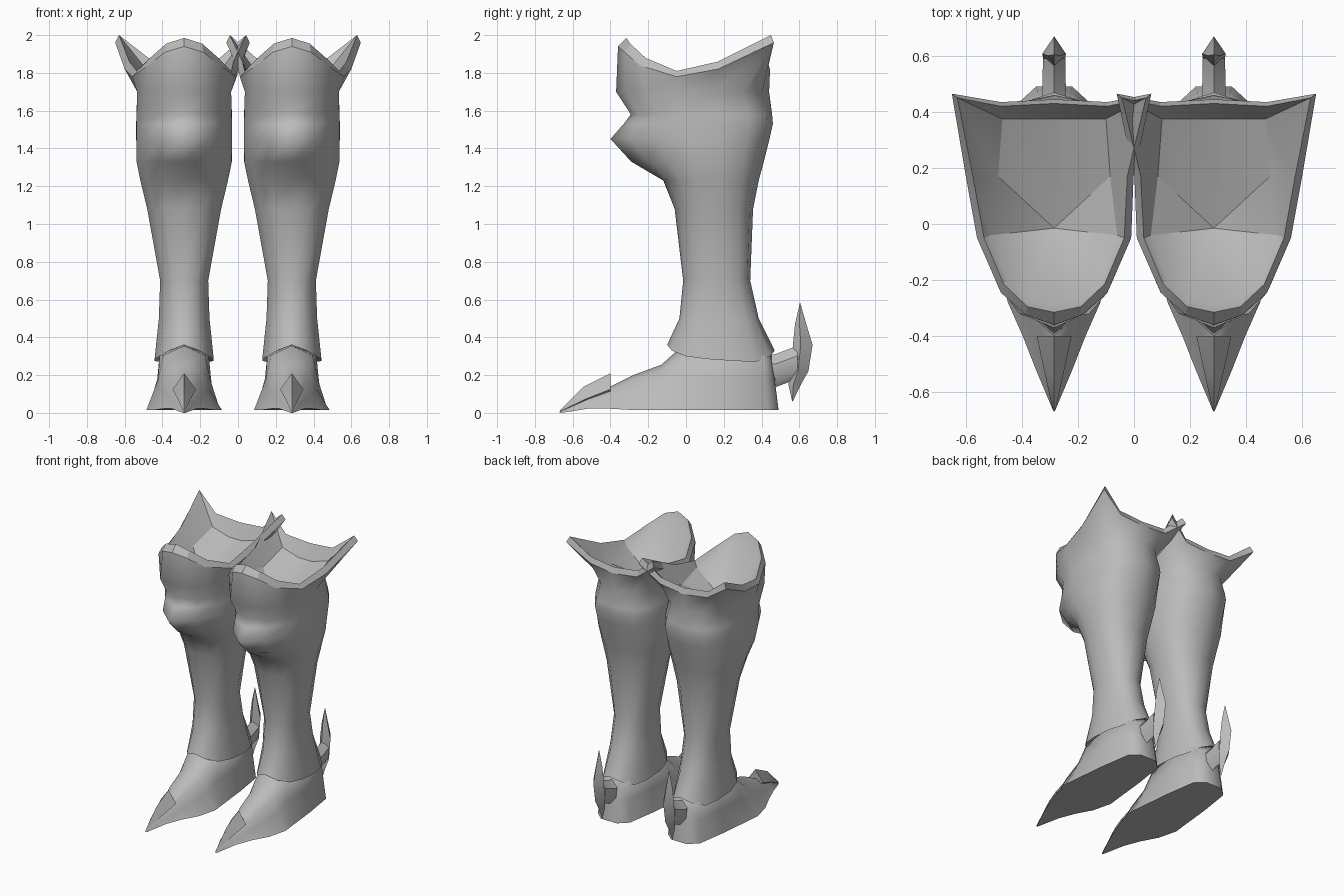
import bpy, bmesh, math

steel = bpy.data.materials.new("grey steel")
steel.diffuse_color = (0.5, 0.5, 0.5, 1)
BOOT_X = 0.285


def full_ring(half):
    """Mirror a half outline (starting and ending on x = 0) into a closed ring."""
    return half + [(-x, y, z) for x, y, z in half[-2:0:-1]]


def loft(name, rings, start, end, side, angle=50):
    """Skin a row of rings; optional end points close the ends with fans."""
    bm = bmesh.new()
    rings = [[bm.verts.new(p) for p in r] for r in rings]
    n = len(rings[0])
    for a, b in zip(rings, rings[1:]):
        for i in range(n):
            j = (i + 1) % n
            bm.faces.new((a[i], a[j], b[j], b[i]))
    for ring, tip in ((rings[0], start), (rings[-1], end)):
        if tip:
            apex = bm.verts.new(tip)
            for i in range(n):
                bm.faces.new((ring[i], ring[(i + 1) % n], apex))
    bmesh.ops.recalc_face_normals(bm, faces=bm.faces)
    mesh = bpy.data.meshes.new(name)
    bm.to_mesh(mesh)
    bm.free()
    mesh.materials.append(steel)
    ob = bpy.data.objects.new(name, mesh)
    ob.location.x = side * BOOT_X
    bpy.context.collection.objects.link(ob)
    bpy.ops.object.select_all(action='DESELECT')
    ob.select_set(True)
    bpy.context.view_layer.objects.active = ob
    bpy.ops.object.shade_smooth_by_angle(angle=math.radians(angle))
    return ob


def shaft_level(z, front, back, w, bump=0.0, square=0.85):
    """Rounded half ring; bump pushes the knee forward, square < 1 fills the back corners."""
    half = []
    for k in range(8):
        a = math.pi * k / 7
        s, c = math.sin(a), math.cos(a)
        x = w * s ** (square if c < 0 else 0.85) if 0 < k < 7 else 0.0
        y = (front + back) / 2 - (back - front) / 2 * math.copysign(abs(c) ** 0.9, c)
        y -= bump * (1.0, 0.4)[k] if k < 2 else 0
        half.append((x, y, z))
    return half


# Shaft: z, front y, back y, half width, knee bump, back squareness
LEVELS = [
    (0.50, -0.035, 0.385, 0.137, 0),
    (0.70, -0.015, 0.340, 0.130, 0),
    (1.08, -0.060, 0.355, 0.200, 0),
    (1.23, -0.120, 0.385, 0.237, 0),
    (1.33, -0.200, 0.412, 0.257, 0.09, 0.75),
    (1.45, -0.262, 0.442, 0.258, 0.138, 0.65),
    (1.53, -0.270, 0.460, 0.258, 0.060, 0.60),
    (1.58, -0.272, 0.456, 0.257, 0.020, 0.65),
    (1.70, -0.345, 0.440, 0.254, 0.025, 0.85),
]
HEM_Z = [0.36, 0.33, 0.30, 0.285, 0.275, 0.27, 0.30, 0.33]
# Flared rim: outer lower edge, upper edge and inner edge, front to back
RIM_LOW = [(0, -0.36, 1.94), (0.10, -0.325, 1.91), (0.19, -0.245, 1.84), (0.275, -0.05, 1.78),
           (0.315, 0.17, 1.82), (0.365, 0.465, 1.96), (0.19, 0.435, 1.84), (0, 0.445, 1.82)]
RIM_TOP = [(0, -0.315, 1.985), (0.095, -0.295, 1.955), (0.18, -0.215, 1.88), (0.25, -0.05, 1.81),
           (0.29, 0.17, 1.86), (0.345, 0.45, 2.0), (0.19, 0.42, 1.88), (0, 0.43, 1.86)]
RIM_IN = [(0, -0.29, 1.93), (0.088, -0.27, 1.90), (0.165, -0.195, 1.84), (0.225, -0.04, 1.77),
          (0.20, 0.17, 1.73), (0.185, 0.375, 1.80), (0.055, 0.375, 1.76), (0, 0.375, 1.76)]


def rim_ring(half, side):
    """Rim ring whose inner horn sticks out less, towards the other boot."""
    return [(x * (0.9 if y < 0.2 else 0.95) if x * side < -0.28 else x, y, z)
            for x, y, z in full_ring(half)]


def build_shaft(side):
    hem = [(x, y, z) for (x, y, _), z in zip(shaft_level(0, -0.10, 0.47, 0.16), HEM_Z)]
    low = rim_ring(RIM_LOW, side)
    rings = [full_ring(h) for h in [hem] + [shaft_level(*v) for v in LEVELS]] + [low]
    loft("boot_shaft", rings, (0, 0.18, 0.42), None, side, 80)
    # Rim band and faceted lining
    loft("rim_and_lining", [low, rim_ring(RIM_TOP, side), full_ring(RIM_IN)],
         None, (0, -0.015, 1.60), side, 22)


# Foot: sole y, top y, sole half width, top half width, top z
FOOT = [
    (0.49, 0.45, 0.065, 0.055, 0.33),
    (0.43, 0.41, 0.130, 0.105, 0.35),
    (0.20, 0.20, 0.165, 0.130, 0.36),
    (-0.05, -0.02, 0.190, 0.110, 0.355),
    (-0.14, -0.13, 0.200, 0.090, 0.255),
    (-0.28, -0.28, 0.165, 0.070, 0.20),
    (-0.40, -0.40, 0.112, 0.045, 0.14),
    (-0.52, -0.52, 0.065, 0.025, 0.09),
    (-0.66, -0.66, 0.006, 0.003, 0.015),
]


def build_foot(side):
    rings = []
    for yb, yt, wb, wt, zt in FOOT:
        zb = 0.022 if -0.6 < yb < -0.3 else 0.015 if yb > -0.3 else 0.0
        rings.append(full_ring([(0, yb, zb), (wb, yb, zb),
                                (wb * 0.35 + wt * 0.65, (yb + yt) / 2, zt * 0.5),
                                (wt, yt, zt * 0.86), (0, yt, zt)]))
    loft("foot", rings, (0, 0.473, 0.15), (0, -0.67, 0.003), side, 60)


def diamond(w, p0, pm, p1):
    return full_ring([(0, *p0), (w, *pm), (0, *p1)])


def build_toe_fin(side):
    # Ridge over the toe, ending in a point that faces backwards
    rows = [(-0.40, 0.062, 0.08, 0.125, 0.21), (-0.54, 0.032, 0.04, 0.07, 0.14),
            (-0.665, 0.004, 0.002, 0.008, 0.016)]
    rings = [diamond(w, (y, a), (y, m), (y, b)) for y, w, a, m, b in rows]
    loft("toe_fin", rings, (0, -0.41, 0.14), (0, -0.67, 0.003), side, 60)


def build_spur(side):
    # Crescent blade: z, front y, back y, half width
    blade = [(0.57, 0.600, 0.608, 0.003), (0.47, 0.577, 0.637, 0.024), (0.36, 0.566, 0.670, 0.042),
             (0.22, 0.555, 0.648, 0.040), (0.15, 0.542, 0.608, 0.024), (0.07, 0.560, 0.570, 0.003)]
    rings = [diamond(w, (f, z), (f * 0.6 + b * 0.4, z), (b, z)) for z, f, b, w in blade]
    loft("spur_blade", rings, (0, 0.604, 0.585), (0, 0.564, 0.058), side, 60)
    # Arm joining the blade to the heel
    arm = [(0.42, 0.045, 0.20, 0.31), (0.47, 0.042, 0.135, 0.31), (0.59, 0.040, 0.18, 0.355)]
    rings = [full_ring([(0, y, a), (w, y, a * 0.7 + b * 0.3), (w, y, a * 0.3 + b * 0.7), (0, y, b)])
             for y, w, a, b in arm]
    loft("spur_arm", rings, (0, 0.42, 0.25), (0, 0.60, 0.27), side, 40)


for side in (-1, 1):
    build_shaft(side)
    build_foot(side)
    build_toe_fin(side)
    build_spur(side)
